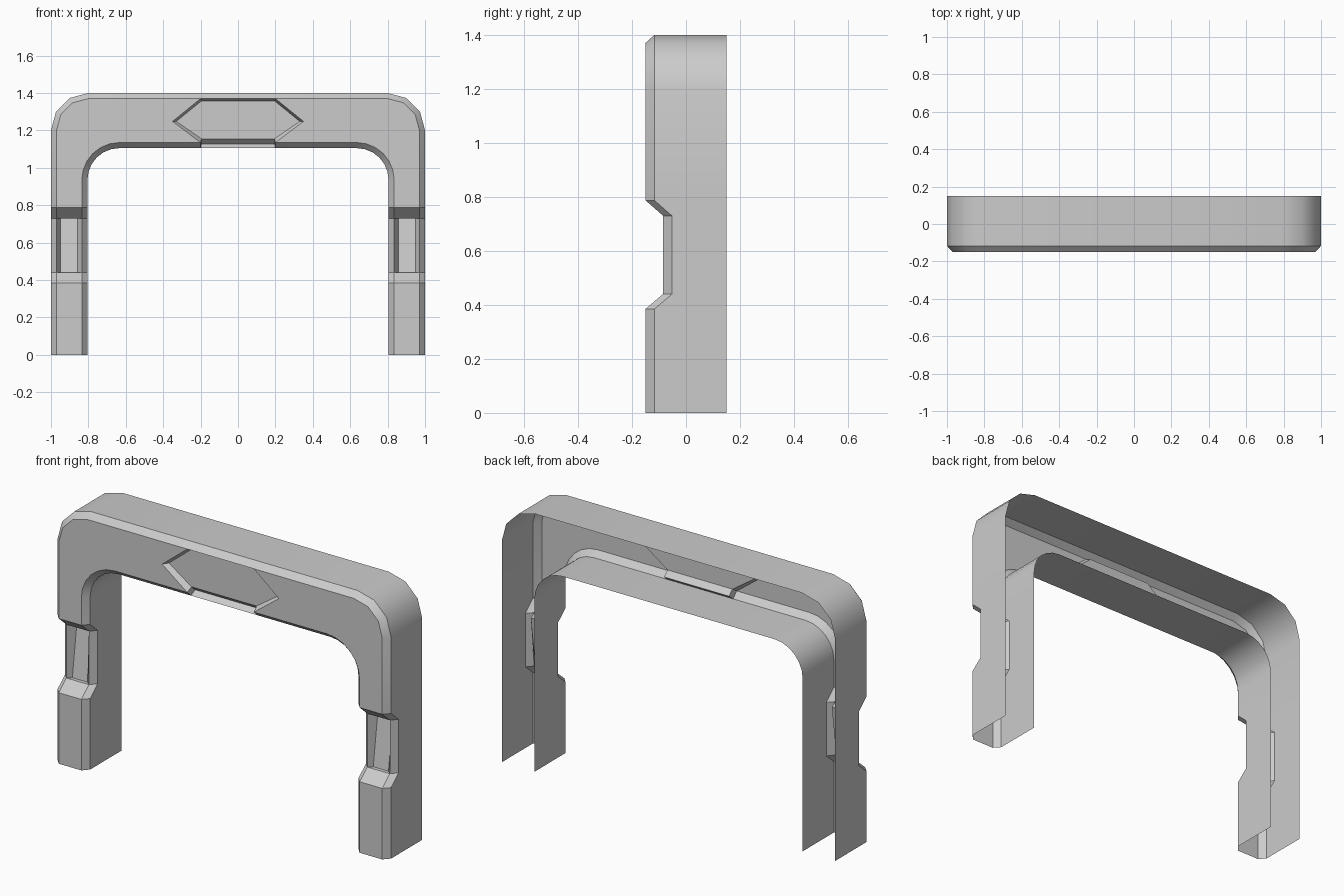
import bpy, bmesh
from math import sin, cos, radians

if "Cube" in bpy.data.objects:
    bpy.data.objects.remove(bpy.data.objects["Cube"])

BACK, EDGE, FRONT = 0.15, -0.117, -0.15
bm = bmesh.new()


def face(*pts):
    return bm.faces.new([bm.verts.new(p) for p in pts])


def strip(a, b):
    for i in range(len(a) - 1):
        face(a[i], a[i + 1], b[i + 1], b[i])


def arc(cx, cz, r, n):
    return [(cx + r * cos(radians(90 * i / n)), cz + r * sin(radians(90 * i / n)))
            for i in range(n + 1)]


# Leg levels: height and how far the front steps back (the notch)
levels = [(0, 0), (0.385, 0), (0.44, 0.065), (0.73, 0.065), (0.787, 0)]


def profile(x, curve):
    return [(x, z, o) for z, o in levels] + [(px, pz, 0) for px, pz in curve] + [(0.2, curve[-1][1], 0)]


outer = profile(1.0, arc(0.8, 1.2, 0.2, 3))
outer_in = profile(0.97, arc(0.8, 1.2, 0.17, 3))
inner = profile(0.805, arc(0.635, 0.935, 0.17, 6))
# the inner curve is a quarter turn about the same centre, offset outwards
inner_in = profile(0.835, arc(0.635, 0.935, 0.20, 6))
outer.append((0, 1.4, 0))
outer_in.append((0, 1.37, 0))
inner.append((0, 1.105, 0))


def at(p, y):
    return [(x, y + o, z) for x, z, o in p]


# Outer and inner walls, open at back and bottom, with chamfers to the front
for wall, inset in ((outer, outer_in), (inner, inner_in)):
    strip([(x, BACK, z) for x, z, o in wall], at(wall, EDGE))
    n = min(len(wall), len(inset))
    strip(at(wall[:n], EDGE), at(inset[:n], FRONT))

# Leg fronts below the arch, leaving the notch floor open for the recess
fo, fi = at(outer_in, FRONT), at(inner_in, FRONT)
for i in (0, 1, 3):
    face(fo[i], fo[i + 1], fi[i + 1], fi[i])

# Tapered recess with a tilted floor in the leg notch
rim = [fo[2], fo[3], fi[3], fi[2]]
floor = [(0.948, -0.065, 0.44), (0.948, -0.025, 0.73), (0.857, -0.025, 0.73), (0.857, -0.065, 0.44)]
strip(rim + rim[:1], floor + floor[:1])
face(*floor)

# Arch front face, from the notch up to the hexagonal panel
main = face(*fo[4:-1], (0.35, FRONT, 1.248), *reversed(fi[4:]))

# Recessed hexagonal panel, cutting through the lower chamfer
py = -0.12
hex_out = [(0, FRONT, 1.37), (0.2, FRONT, 1.37), (0.35, FRONT, 1.248), (0.2, FRONT, 1.135)]
hex_in = [(0, py, 1.358), (0.195, py, 1.358), (0.33, py, 1.248), (0.195, py, 1.155)]
strip(hex_out, hex_in)
face(*hex_in, (0, py, 1.155))
low = [(0.195, py, 1.155), (0.195, -0.09, 1.128), (0.2, EDGE, 1.105)]
strip(low, [(0, y, z) for x, y, z in low])
face(hex_out[3], *low)

bmesh.ops.remove_doubles(bm, verts=bm.verts, dist=0.0005)
bmesh.ops.recalc_face_normals(bm, faces=bm.faces)
bm.normal_update()
if main.normal.y > 0:
    bmesh.ops.reverse_faces(bm, faces=bm.faces)

me = bpy.data.meshes.new("arch_shell")
bm.to_mesh(me)
bm.free()
arch = bpy.data.objects.new("arch_shell", me)
bpy.context.collection.objects.link(arch)
bpy.context.view_layer.objects.active = arch
arch.select_set(True)
bpy.ops.object.shade_smooth_by_angle(angle=radians(33))

# Other half
mirror = arch.modifiers.new("mirror", 'MIRROR')
mirror.use_axis[0] = True
mirror.merge_threshold = 0.0005
